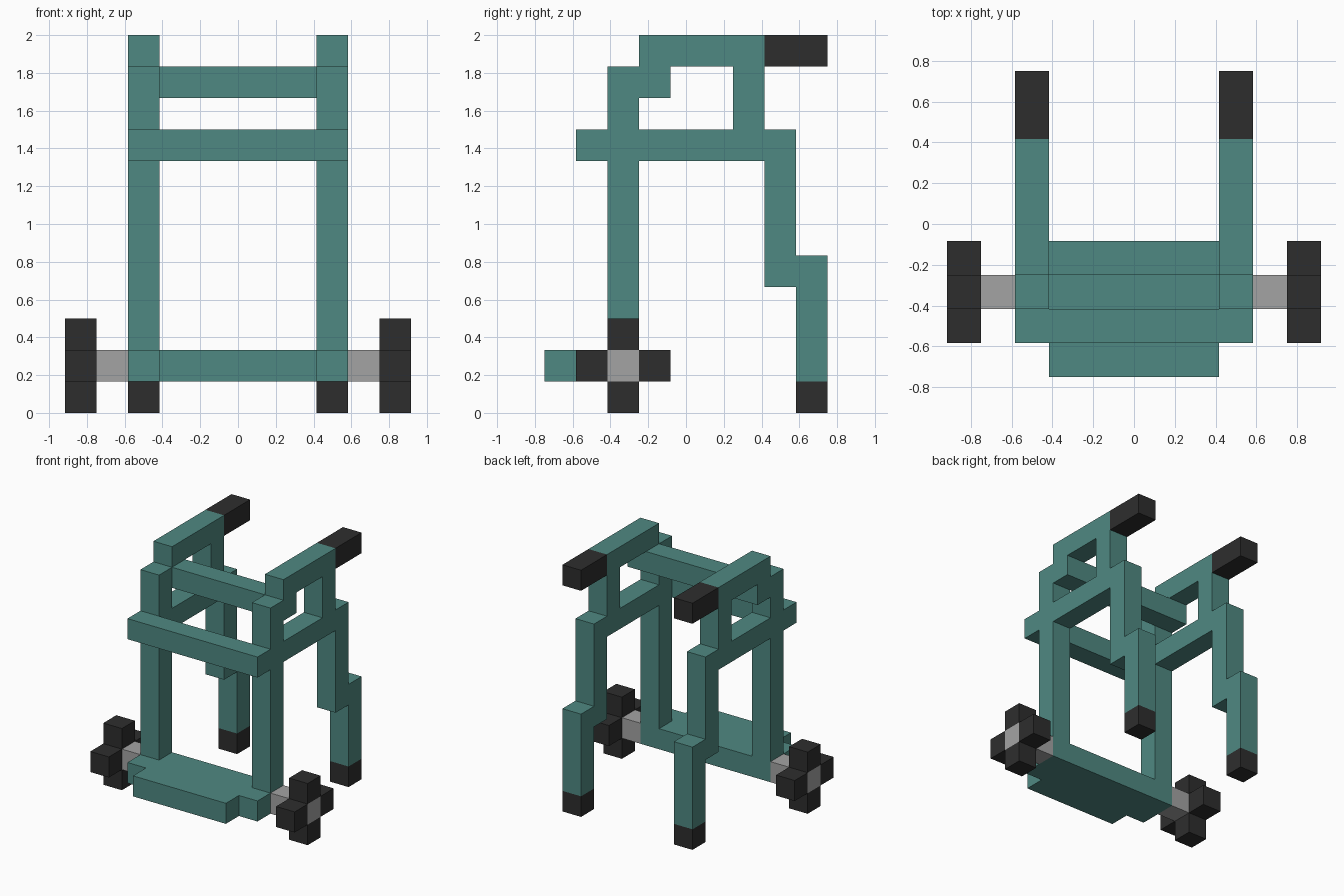
import bpy
import bmesh
from mathutils import Vector

cube = bpy.data.objects.get("Cube")
if cube:
    bpy.data.objects.remove(cube, do_unlink=True)

U = 1 / 6  # size of one block


def material(name, rgb):
    m = bpy.data.materials.new(name)
    m.use_nodes = True
    m.diffuse_color = (*rgb, 1)
    bsdf = m.node_tree.nodes["Principled BSDF"]
    bsdf.inputs["Base Color"].default_value = (*rgb, 1)
    bsdf.inputs["Roughness"].default_value = 0.8
    return m


TEAL = material("teal frame", (0.078, 0.25, 0.223))
BLACK = material("black rubber", (0.027, 0.027, 0.027))
GREY = material("grey metal", (0.37, 0.37, 0.37))


def block(name, x, y, z, mat):
    """Box from (min, max) ranges in blocks; y counts from the front edge."""
    lo = Vector((x[0], y[0] - 4.5, z[0])) * U
    hi = Vector((x[1], y[1] - 4.5, z[1])) * U
    bm = bmesh.new()
    bmesh.ops.create_cube(bm, size=1)
    bmesh.ops.scale(bm, vec=hi - lo, verts=bm.verts)
    bmesh.ops.translate(bm, vec=(lo + hi) / 2, verts=bm.verts)
    mesh = bpy.data.meshes.new(name)
    bm.to_mesh(mesh)
    bm.free()
    mesh.materials.append(mat)
    ob = bpy.data.objects.new(name, mesh)
    bpy.context.collection.objects.link(ob)


def pair(name, x, y, z, mat):
    """The same box on the left (+x) and the right (-x)."""
    block("left_" + name, x, y, z, mat)
    block("right_" + name, (-x[1], -x[0]), y, z, mat)


# Foot plate with its narrower front lip
block("foot_plate", (-3.5, 3.5), (1, 3), (1, 2), TEAL)
block("foot_plate_lip", (-2.5, 2.5), (0, 1), (1, 2), TEAL)

# Cross bars between the two sides
block("lower_cross_bar", (-3.5, 3.5), (1, 2), (8, 9), TEAL)
block("upper_cross_bar", (-3.5, 3.5), (3, 4), (10, 11), TEAL)

# Side frames
SIDE = (2.5, 3.5)
pair("front_post", SIDE, (2, 3), (2, 11), TEAL)
pair("side_rail", SIDE, (3, 7), (8, 9), TEAL)
pair("handle_support", SIDE, (6, 7), (9, 11), TEAL)
pair("handle_bar", SIDE, (3, 7), (11, 12), TEAL)
pair("hand_grip", SIDE, (7, 9), (11, 12), BLACK)
pair("upper_rear_leg", SIDE, (7, 8), (4, 9), TEAL)
pair("lower_rear_leg", SIDE, (8, 9), (1, 5), TEAL)
pair("rear_foot", SIDE, (8, 9), (0, 1), BLACK)

# Wheels: a metal axle through a cross of four rubber blocks
pair("axle", (3.5, 5.5), (2, 3), (1, 2), GREY)
for part, dy, dz in (("front", -1, 0), ("back", 1, 0), ("bottom", 0, -1), ("top", 0, 1)):
    pair("wheel_" + part, (4.5, 5.5), (2 + dy, 3 + dy), (1 + dz, 2 + dz), BLACK)
